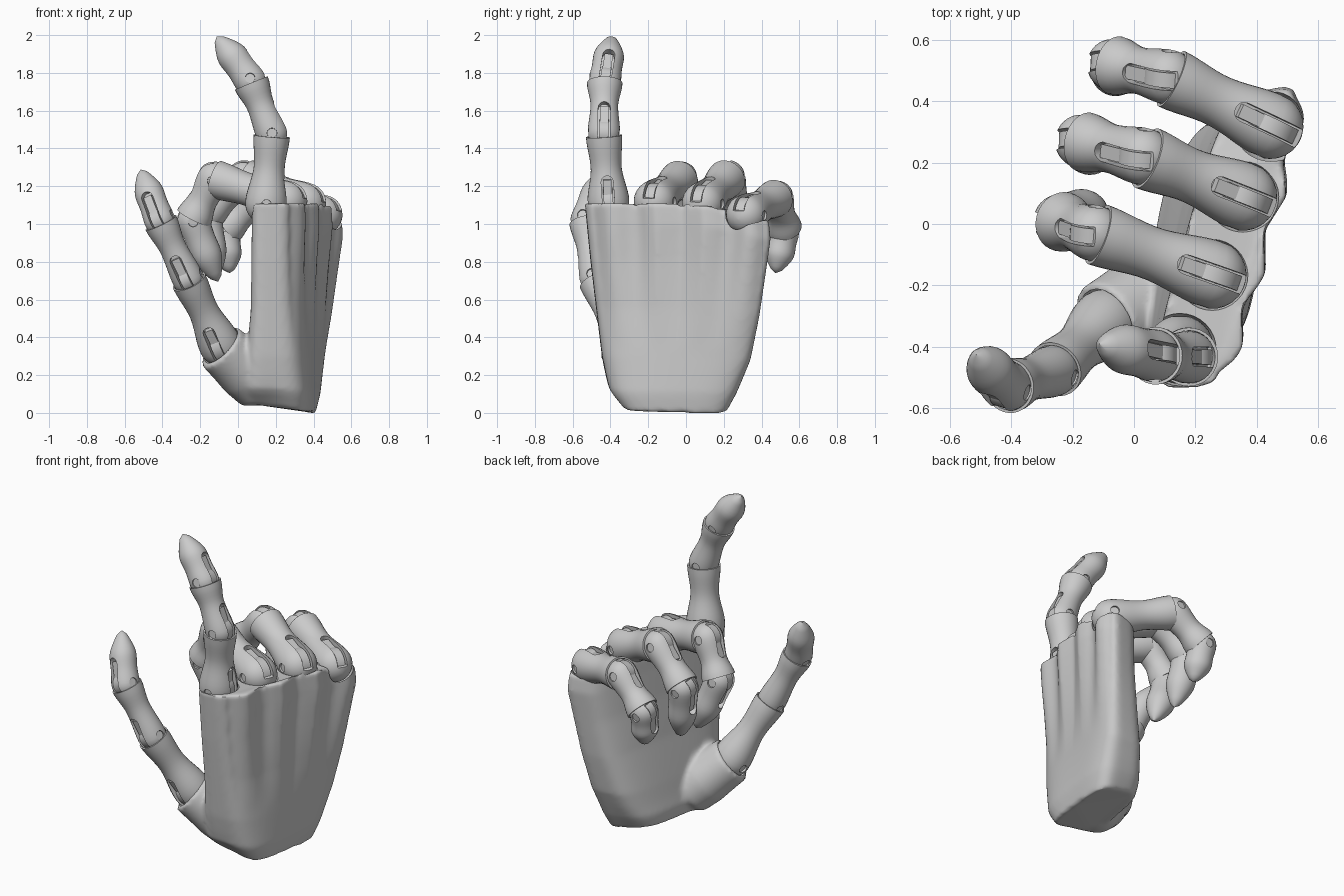
import bpy, bmesh, math
from mathutils import Vector, Matrix

if "Cube" in bpy.data.objects:
    bpy.data.objects.remove(bpy.data.objects["Cube"])


def make(name, bm, matrix=None):
    bmesh.ops.recalc_face_normals(bm, faces=bm.faces)
    me = bpy.data.meshes.new(name)
    bm.to_mesh(me)
    bm.free()
    ob = bpy.data.objects.new(name, me)
    bpy.context.collection.objects.link(ob)
    if matrix:
        ob.matrix_world = matrix
    return ob


def select(ob):
    bpy.ops.object.select_all(action='DESELECT')
    ob.select_set(True)
    bpy.context.view_layer.objects.active = ob


def smooth(ob, angle=35):
    select(ob)
    bpy.ops.object.shade_smooth_by_angle(angle=math.radians(angle))


def cut(ob, cutter):
    bpy.context.view_layer.update()
    m = ob.modifiers.new("cut", 'BOOLEAN')
    m.operation = 'DIFFERENCE'
    m.object = cutter
    select(ob)
    bpy.ops.object.modifier_apply(modifier=m.name)
    bpy.data.objects.remove(cutter)


def loft(bm, rings):
    rows = [[bm.verts.new(p) for p in ring] for ring in rings]
    n = len(rows[0])
    for a, b in zip(rows, rows[1:]):
        for i in range(n):
            bm.faces.new((a[i], a[(i + 1) % n], b[(i + 1) % n], b[i]))
    bm.faces.new(rows[0][::-1])
    bm.faces.new(rows[-1])


def lathe(profile, n=32, bend=0.0, length=1.0):
    bm = bmesh.new()
    loft(bm, [[(r * math.cos(2 * math.pi * i / n) + bend * max(0, z / length) ** 2,
                r * math.sin(2 * math.pi * i / n), z) for i in range(n)] for r, z in profile])
    return bm


def cylinder(r, depth, matrix):
    bm = bmesh.new()
    bmesh.ops.create_cone(bm, cap_ends=True, segments=24, radius1=r, radius2=r, depth=depth, matrix=matrix)
    return bm


def frame(a, b, dorsal):
    z = (b - a).normalized()
    x = (dorsal - z * dorsal.dot(z)).normalized()
    y = z.cross(x)
    m = Matrix((x, y, z)).transposed().to_4x4()
    m.translation = a
    return m


def interp(pts, t):
    # smooth interpolation between a few (position, value) stations
    for (t0, v0), (t1, v1) in zip(pts, pts[1:]):
        if t <= t1:
            s = (t - t0) / (t1 - t0)
            return v0 + (v1 - v0) * s * s * (3 - 2 * s)
    return pts[-1][1]


TURN = Matrix.Rotation(math.pi / 2, 4, 'X')


def bone(name, a, b, dorsal, r0, r1, tip):
    m = frame(a, b, dorsal)
    L = (b - a).length
    # ball-shaped lower end
    prof = [(r0 * math.cos(t), r0 * math.sin(t)) for t in [-math.pi / 2 * (1 - k / 7) + 0.01 for k in range(7)]]
    if tip:
        for k in range(15):
            t = k / 14
            body = interp([(0, r0), (0.3, r0 * 0.93), (0.5, r0 * 0.95), (1, r0 * 0.62)], t)
            cap = math.sqrt(max(0.0004, 1 - max(0, (t - 0.55) / 0.45) ** 2))
            prof.append((body * cap, t * L))
        ob = make(name, lathe(prof, bend=-0.015, length=L), m)
    else:
        end = L - 0.015
        for k in range(13):
            t = k / 12
            prof.append((interp([(0, r0), (0.55, min(r0, r1) * 0.85), (1, r1)], t), t * end))
        # recessed socket in the upper rim
        prof += [(r1 * 0.9, end), (r1 * 0.86, end - 0.05), (0.01, end - 0.06)]
        ob = make(name, lathe(prof), m)
    # arched slot on the back of the joint
    w, top = 0.032, min(0.12, L * 0.4)
    outline = [(-w, -0.16), (w, -0.16)]
    outline += [(w * math.cos(q), top + w * math.sin(q)) for q in [math.pi * i / 8 for i in range(9)]]
    bm = bmesh.new()
    loft(bm, [[(x, y, z) for y, z in outline] for x in (r0 * 0.4, r0 * 2)])
    cut(ob, make("slot_cutter", bm, m))
    # side holes with the hinge pin inside
    cut(ob, make("hole_cutter", cylinder(0.026, 0.4, TURN), m))
    smooth(ob)
    pin = make(name + "_pin", cylinder(0.025, r0 * 1.75, TURN), m)
    smooth(pin)
    # tongue seen through the slot
    smooth(make(name + "_tongue", cylinder(r0 * 0.86, 0.05, TURN), m))
    # band round the joint, under the rim
    bm = bmesh.new()
    bmesh.ops.create_cube(bm, size=1, matrix=Matrix.Translation((r0 * 0.42, 0, 0.06)) @ Matrix.Diagonal((r0 * 0.6, 0.045, 0.14, 1)))
    make(name + "_link", bm, m)


def finger(name, pts, dorsal, radii):
    pts = [Vector(p) for p in pts]
    labels = ("lower_bone", "middle_bone", "fingertip")
    for i, lab in enumerate(labels):
        r0, r1 = radii[i]
        bone(name + "_" + lab, pts[i], pts[i + 1], Vector(dorsal[i]), r0, r1, i == 2)


# Palm: stacked rounded sections (z, then four corners seen from above)
sections = [
    (0.00, (0.03, -0.31), (0.36, -0.34), (0.43, 0.22), (0.12, 0.21)),
    (0.10, (0.00, -0.41), (0.37, -0.40), (0.46, 0.27), (0.12, 0.26)),
    (0.30, (0.01, -0.45), (0.35, -0.44), (0.49, 0.35), (0.17, 0.33)),
    (0.55, (0.03, -0.48), (0.32, -0.47), (0.53, 0.40), (0.23, 0.37)),
    (0.80, (0.03, -0.51), (0.31, -0.50), (0.56, 0.44), (0.27, 0.39)),
    (1.00, (0.03, -0.53), (0.31, -0.52), (0.585, 0.47), (0.29, 0.41)),
    (1.11, (0.03, -0.54), (0.31, -0.53), (0.575, 0.46), (0.29, 0.40)),
]


def section(t):
    for s0, s1 in zip(sections, sections[1:]):
        if t <= s1[0] + 1e-6:
            k = (t - s0[0]) / (s1[0] - s0[0])
            return [Vector(p).lerp(Vector(q), k) for p, q in zip(s0[1:], s1[1:])]


rings = []
for j in range(31):
    z = 1.11 * j / 30
    A, B, C, D = section(z)
    ring = []
    for i in range(96):
        q = 2 * math.pi * i / 96
        u = math.copysign(abs(math.cos(q)) ** 0.5, math.cos(q))
        v = math.copysign(abs(math.sin(q)) ** 0.5, math.sin(q))
        p = A.lerp(B, (u + 1) / 2).lerp(D.lerp(C, (u + 1) / 2), (v + 1) / 2)
        # tendon ridges on the back
        if u > 0.7:
            fade = min(1, max(0, (z - 0.35) / 0.6))
            p += Vector((0.95, -0.28)) * (-0.02 * fade * math.cos(4 * math.pi * v))
        drop = 1 - 0.08 * min(1, max(0, p.y / 0.42)) ** 1.5
        lift = 0.045 * max(0, 1 - z / 0.2) * min(1, max(0, (0.38 - p.x) / 0.2))
        ring.append((p.x, p.y, z * drop + lift))
    rings.append(ring)
bm = bmesh.new()
loft(bm, rings)
palm = make("palm", bm)

# Thumb mound, fused into the palm
ma, mb = Vector((0.13, -0.20, 0.14)), Vector((-0.095, -0.325, 0.35))
mound_len = (mb - ma).length
mound = make("thumb_mound", lathe([(0.10, -0.04), (0.15, 0.02), (0.155, mound_len * 0.4),
                                   (0.145, mound_len * 0.7), (0.138, mound_len)]),
             frame(ma, mb, Vector((0, -1, 0))))
select(mound)
palm.select_set(True)
bpy.context.view_layer.objects.active = palm
bpy.ops.object.join()
rm = palm.modifiers.new("fuse", 'REMESH')
rm.mode = 'VOXEL'
rm.voxel_size = 0.014
sm = palm.modifiers.new("soften", 'SMOOTH')
sm.factor, sm.iterations = 0.5, 5
for m in ("fuse", "soften"):
    select(palm)
    bpy.ops.object.modifier_apply(modifier=m)
# sockets the knuckles sit in
knuckles = [(0.15, -0.41, 1.11), (0.255, -0.165, 1.12), (0.355, 0.09, 1.11), (0.445, 0.32, 1.05), (-0.095, -0.325, 0.36)]
for k in knuckles:
    bm = bmesh.new()
    bmesh.ops.create_uvsphere(bm, u_segments=32, v_segments=16, radius=0.119, matrix=Matrix.Translation(k))
    cut(palm, make("socket_cutter", bm))
smooth(palm, 50)

# Fingers: knuckle, two joints, tip
back = [(1, 0, 0.05)] * 3
curl = [(0.1, 0, 1), (-1, 0, 0.5), (-1, 0, -0.3)]
finger("index", [knuckles[0], (0.18, -0.435, 1.48), (0.065, -0.43, 1.76), (-0.10, -0.39, 2.0)],
       back, [(0.112, 0.096), (0.086, 0.094), (0.086, 0)])
finger("middle", [knuckles[1], (-0.13, -0.03, 1.24), (-0.24, 0.01, 1.02), (-0.12, 0.05, 0.69)],
       curl, [(0.112, 0.102), (0.092, 0.098), (0.088, 0)])
finger("ring", [knuckles[2], (0.03, 0.22, 1.245), (-0.17, 0.27, 1.05), (-0.13, 0.22, 0.71)],
       curl, [(0.112, 0.104), (0.094, 0.098), (0.088, 0)])
finger("little", [knuckles[3], (0.11, 0.48, 1.14), (-0.07, 0.52, 0.97), (-0.06, 0.475, 0.74)],
       curl, [(0.108, 0.10), (0.09, 0.096), (0.084, 0)])
finger("thumb", [knuckles[4], (-0.265, -0.48, 0.71), (-0.415, -0.53, 1.02), (-0.52, -0.44, 1.29)],
       [(-0.3, -1, 0)] * 3, [(0.112, 0.094), (0.084, 0.09), (0.082, 0)])
